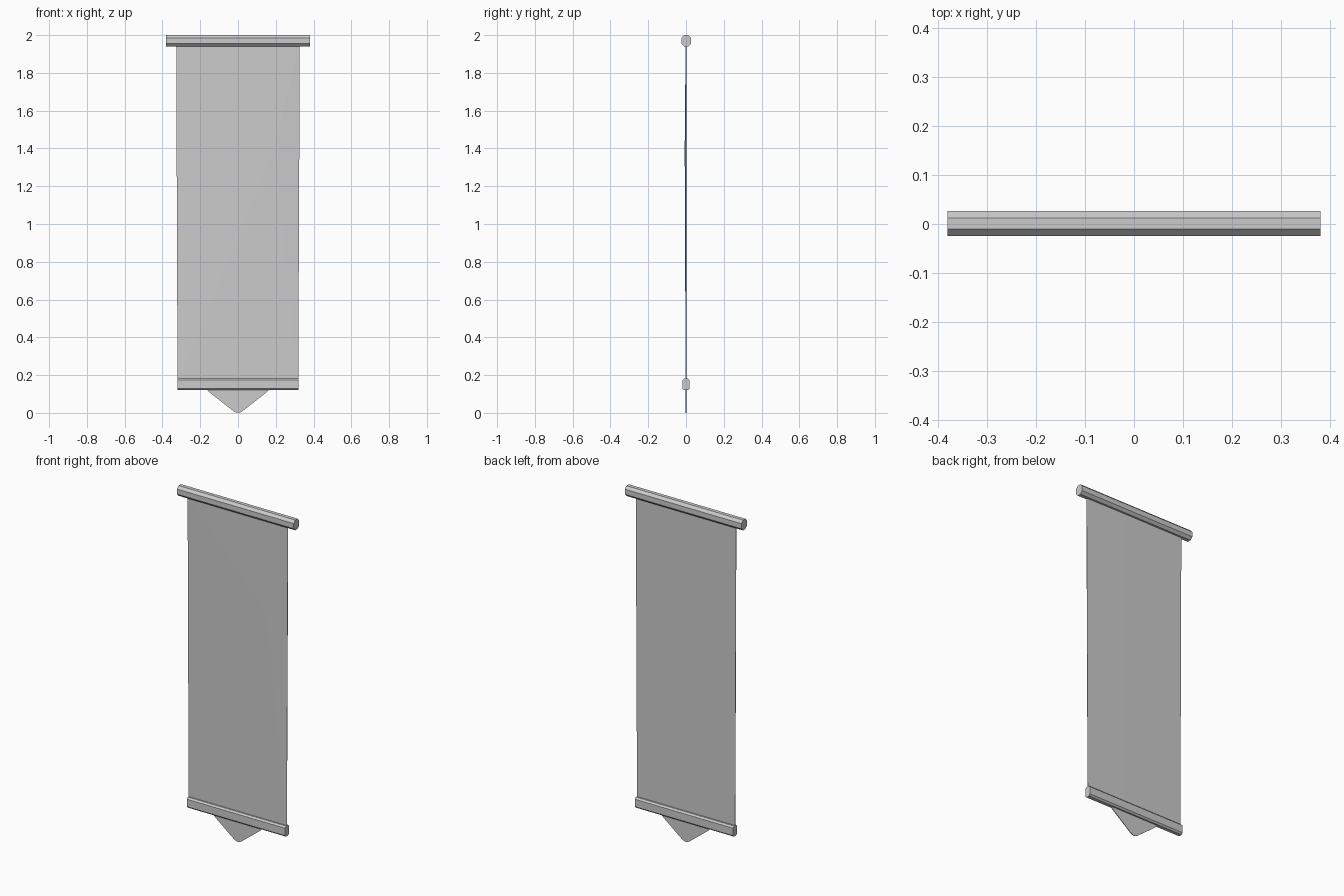
import bpy

if "Cube" in bpy.data.objects:
    bpy.data.objects.remove(bpy.data.objects["Cube"])


def make(name, verts, faces):
    mesh = bpy.data.meshes.new(name)
    mesh.from_pydata(verts, [], faces)
    mesh.update()
    obj = bpy.data.objects.new(name, mesh)
    bpy.context.collection.objects.link(obj)
    return obj


def extrude(name, start, end):
    """Close a solid between two matching outlines."""
    n = len(start)
    faces = [tuple(range(n))[::-1], tuple(range(n, 2 * n))]
    faces += [(i, (i + 1) % n, n + (i + 1) % n, n + i) for i in range(n)]
    return make(name, start + end, faces)


def bar(name, half_x, half_y, z0, z1, flat_y, bevel_z, cy=0.0):
    """Eight-sided bar running along x."""
    prof = [(-flat_y, z0), (flat_y, z0), (half_y, z0 + bevel_z), (half_y, z1 - bevel_z),
            (flat_y, z1), (-flat_y, z1), (-half_y, z1 - bevel_z), (-half_y, z0 + bevel_z)]
    return extrude(name, [(-half_x, y + cy, z) for y, z in prof],
                   [(half_x, y + cy, z) for y, z in prof])


# Hanging rod and lower weight bar
bar("top_rod", 0.38, 0.0255, 1.94, 2.0, 0.011, 0.015, 0.001)
bar("bottom_bar", 0.32, 0.019, 0.12, 0.182, 0.010, 0.009)

# Cloth: front pulled to a shallow peak, back with one vertical crease
top, low = 1.96, 0.15
cloth = [(-0.327, -0.002, top), (0.327, -0.002, top), (0.319, -0.002, low), (-0.32, -0.002, low),
         (0.19, -0.007, 1.4),
         (-0.327, 0.0, top), (0.327, 0.0, top), (0.319, 0.0, low), (-0.32, 0.0, low),
         (0.06, 0.002, top), (0.06, 0.002, low)]
make("banner_cloth", cloth, [
    (0, 4, 1), (1, 4, 2), (2, 4, 3), (3, 4, 0),
    (6, 7, 10, 9), (9, 10, 8, 5),
    (0, 3, 8, 5)[::-1], (1, 6, 7, 2)[::-1],
    (0, 1, 6, 9, 5), (3, 8, 10, 7, 2)])

# Pointed tail below the bar
right = [(0.185, 0.14), (0.14, 0.10), (0.025, 0.01), (0.012, 0.003)]
outline = right + [(0, 0)] + [(-x, z) for x, z in reversed(right)]
extrude("banner_tail", [(x, 0.002, z) for x, z in outline],
        [(x, -0.002, z) for x, z in outline])

# Make all normals face outward
import bmesh
for obj in bpy.data.objects:
    bm = bmesh.new()
    bm.from_mesh(obj.data)
    bmesh.ops.recalc_face_normals(bm, faces=bm.faces)
    bm.to_mesh(obj.data)
    bm.free()
